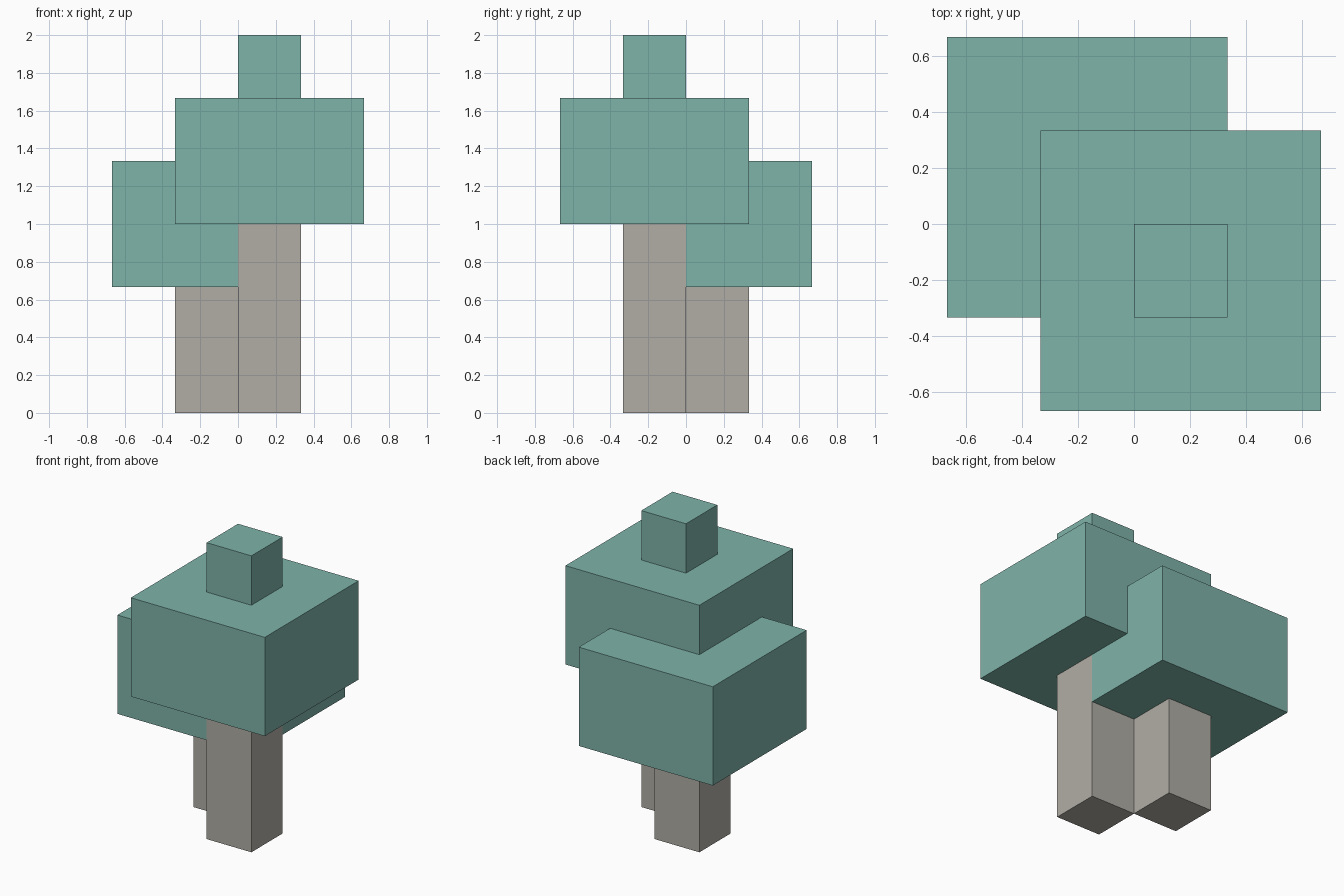
import bpy
import bmesh

cube = bpy.data.objects.get("Cube")
if cube:
    bpy.data.objects.remove(cube, do_unlink=True)

U = 1 / 3  # one block of the model's grid


def make_material(name, rgb):
    mat = bpy.data.materials.new(name)
    mat.use_nodes = True
    mat.diffuse_color = (*rgb, 1)
    bsdf = mat.node_tree.nodes["Principled BSDF"]
    bsdf.inputs["Base Color"].default_value = (*rgb, 1)
    bsdf.inputs["Roughness"].default_value = 0.9
    return mat


def prism(name, outline, bottom, top, mat):
    """Extrude a counter-clockwise outline, given in blocks, from bottom to top."""
    bm = bmesh.new()
    base = bm.faces.new([bm.verts.new((x * U, y * U, bottom * U)) for x, y in outline])
    extruded = bmesh.ops.extrude_face_region(bm, geom=[base], use_keep_orig=True)
    raised = [v for v in extruded["geom"] if isinstance(v, bmesh.types.BMVert)]
    bmesh.ops.translate(bm, verts=raised, vec=(0, 0, (top - bottom) * U))
    bmesh.ops.recalc_face_normals(bm, faces=bm.faces)
    mesh = bpy.data.meshes.new(name)
    bm.to_mesh(mesh)
    bm.free()
    mesh.materials.append(mat)
    obj = bpy.data.objects.new(name, mesh)
    bpy.context.collection.objects.link(obj)
    return obj


def rectangle(x0, y0, x1, y1):
    return [(x0, y0), (x1, y0), (x1, y1), (x0, y1)]


leaf_green = make_material("leaf_green", (0.209, 0.451, 0.397))
bark_grey = make_material("bark_grey", (0.440, 0.423, 0.381))

# Two trunks that touch along one edge
prism("front_trunk", rectangle(0, -1, 1, 0), 0, 3, bark_grey)
prism("back_trunk", rectangle(-1, 0, 0, 1), 0, 2, bark_grey)

# Lower canopy, notched around the front trunk
notched = [(-2, -1), (0, -1), (0, 0), (1, 0), (1, 2), (-2, 2)]
prism("lower_canopy", notched, 2, 4, leaf_green)

# Upper canopy and its crown block
prism("upper_canopy", rectangle(-1, -2, 2, 1), 3, 5, leaf_green)
prism("crown_block", rectangle(0, -1, 1, 0), 5, 6, leaf_green)
